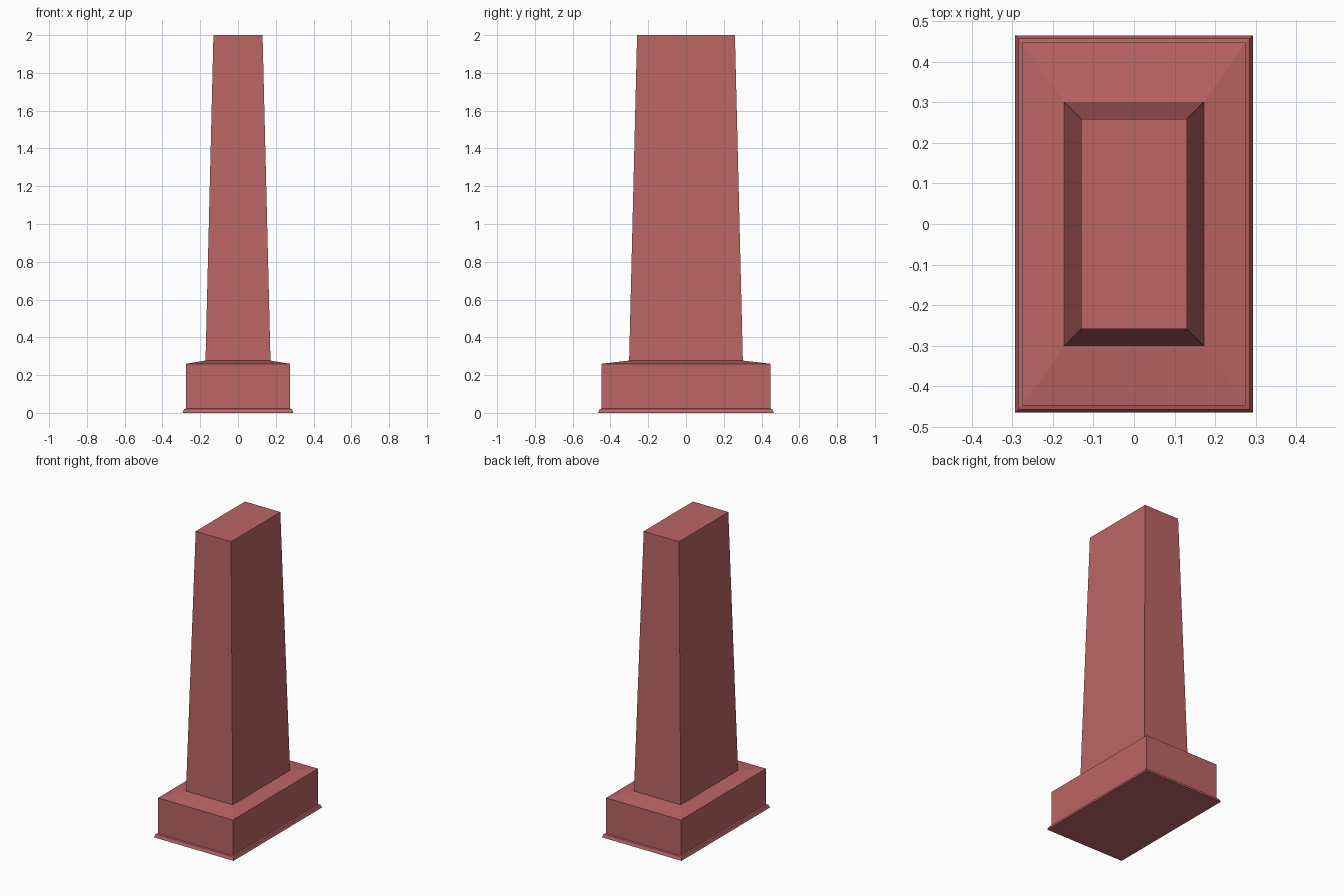
import bpy, bmesh

if "Cube" in bpy.data.objects:
    bpy.data.objects.remove(bpy.data.objects["Cube"])

# Half-width, half-depth and height of each rectangular ring, bottom to top
PROFILE = [
    (0.293, 0.465, 0.0),    # foot moulding, bottom edge
    (0.285, 0.457, 0.02),   # foot moulding, bevelled top edge
    (0.275, 0.447, 0.023),  # plinth, bottom
    (0.275, 0.447, 0.26),   # plinth, top edge
    (0.172, 0.301, 0.277),  # sloped shoulder meets shaft
    (0.13, 0.259, 2.0),     # tapered shaft, top
]


def loft_rectangles(name, profile):
    """Closed, flat-shaded solid through a stack of centred rectangles."""
    bm = bmesh.new()
    rings = [[bm.verts.new((sx * w, sy * d, z))
              for sx, sy in ((-1, -1), (1, -1), (1, 1), (-1, 1))]
             for w, d, z in profile]
    for low, high in zip(rings, rings[1:]):
        for i in range(4):
            j = (i + 1) % 4
            bm.faces.new((low[i], low[j], high[j], high[i]))
    bm.faces.new(rings[0][::-1])
    bm.faces.new(rings[-1])
    mesh = bpy.data.meshes.new(name)
    bm.to_mesh(mesh)
    bm.free()
    obj = bpy.data.objects.new(name, mesh)
    bpy.context.collection.objects.link(obj)
    return obj


# Pillar: one solid with foot, plinth, shoulder and shaft
pillar = loft_rectangles("tapered_pillar", PROFILE)
red = bpy.data.materials.new("dusty_red")
red.diffuse_color = (0.5, 0.13, 0.13, 1.0)
red.use_nodes = True
red.node_tree.nodes["Principled BSDF"].inputs["Base Color"].default_value = red.diffuse_color
pillar.data.materials.append(red)
